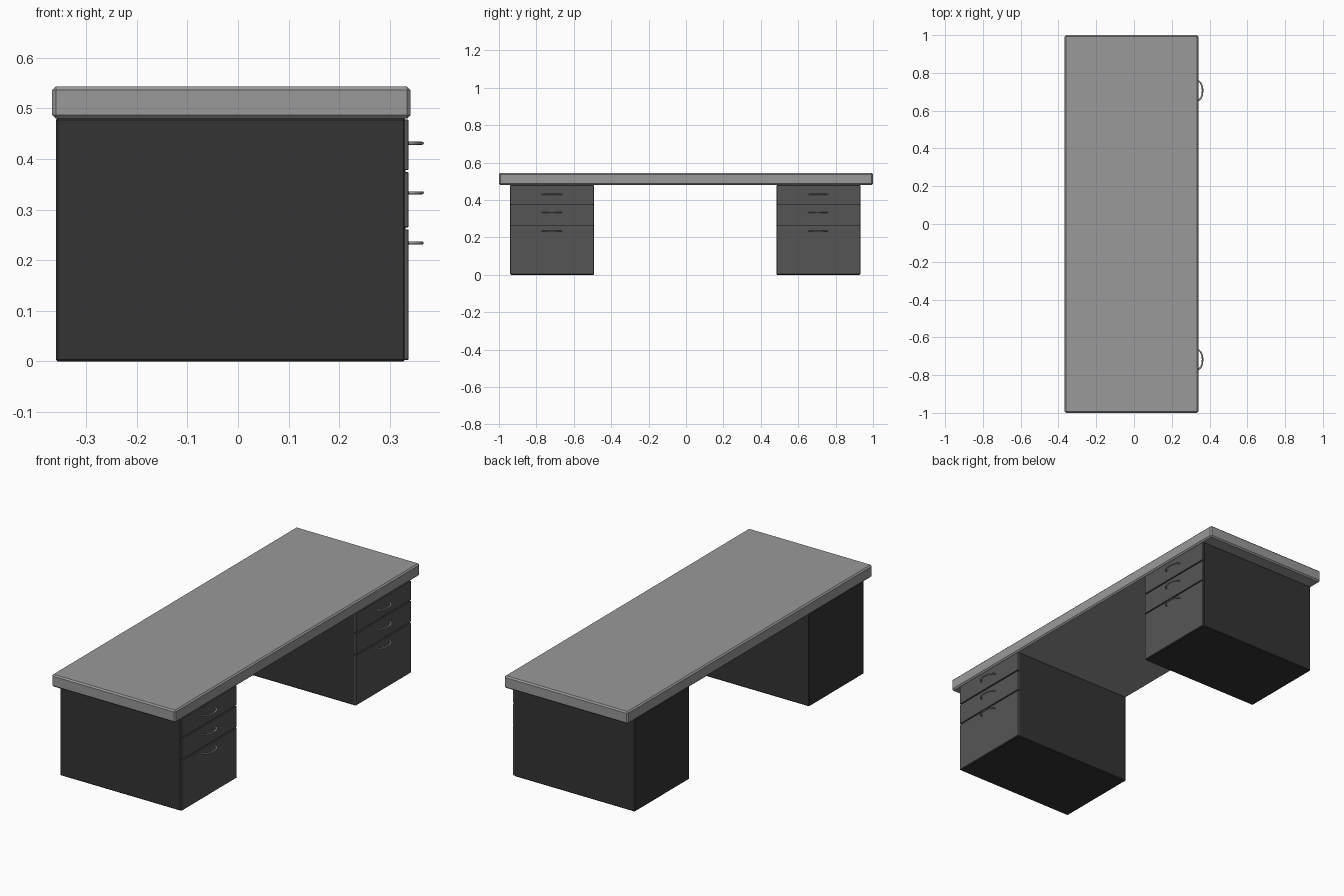
import bpy, math

if "Cube" in bpy.data.objects:
    bpy.data.objects.remove(bpy.data.objects["Cube"])


def material(name, r):
    m = bpy.data.materials.new(name)
    m.diffuse_color = (r, r, r, 1)
    m.use_nodes = True
    m.node_tree.nodes["Principled BSDF"].inputs["Base Color"].default_value = m.diffuse_color
    return m


TOP = material("mid_grey", 0.32)
BODY = material("charcoal", 0.034)
DRAWER = material("dark_grey", 0.091)
METAL = material("handle_grey", 0.38)


def box(name, lo, hi, mat, bevel):
    """Bevelled box between two opposite corners."""
    bpy.ops.mesh.primitive_cube_add(size=1, location=[(a + b) / 2 for a, b in zip(lo, hi)])
    ob = bpy.context.object
    ob.name = name
    ob.scale = [b - a for a, b in zip(lo, hi)]
    bpy.ops.object.transform_apply(location=False, rotation=False, scale=True)
    ob.data.materials.append(mat)
    mod = ob.modifiers.new("edge", 'BEVEL')
    mod.width = bevel
    mod.segments = 1
    return ob


def handle(name, x, y, z):
    """Bowed pull handle swept along a half ellipse."""
    cu = bpy.data.curves.new(name, 'CURVE')
    cu.dimensions = '3D'
    cu.bevel_depth = 0.0042
    cu.bevel_resolution = 2
    cu.use_fill_caps = True
    n = 20
    sp = cu.splines.new('POLY')
    sp.points.add(n)
    for i, p in enumerate(sp.points):
        a = -math.pi / 2 + math.pi * i / n
        p.co = (0.026 * math.cos(a), 0.051 * math.sin(a), 0, 1)
    ob = bpy.data.objects.new(name, cu)
    ob.location = (x, y, z)
    ob.scale.z = 0.75
    bpy.context.collection.objects.link(ob)
    cu.materials.append(METAL)
    bpy.ops.object.select_all(action='DESELECT')
    ob.select_set(True)
    bpy.context.view_layer.objects.active = ob
    bpy.ops.object.convert(target='MESH')
    bpy.ops.object.shade_smooth_by_angle(angle=math.radians(50))


# Desktop slab
box("desktop", (-0.367, -1, 0.48), (0.341, 1, 0.543), TOP, 0.007)

# Two pedestals, each with three drawers and handles
drawers = [(0.378, 0.478, 0.431), (0.265, 0.374, 0.333), (0.003, 0.261, 0.234)]
for side, yc in (("left", -0.716), ("right", 0.708)):
    y0, y1 = yc - 0.224, yc + 0.224
    box(side + "_pedestal", (-0.360, y0, 0), (0.331, y1, 0.481), BODY, 0.004)
    for i, (z0, z1, zh) in enumerate(drawers, 1):
        box(f"{side}_drawer_{i}", (0.327, y0, z0), (0.337, y1, z1), DRAWER, 0.0015)
        handle(f"{side}_handle_{i}", 0.337, yc - 0.002, zh)
